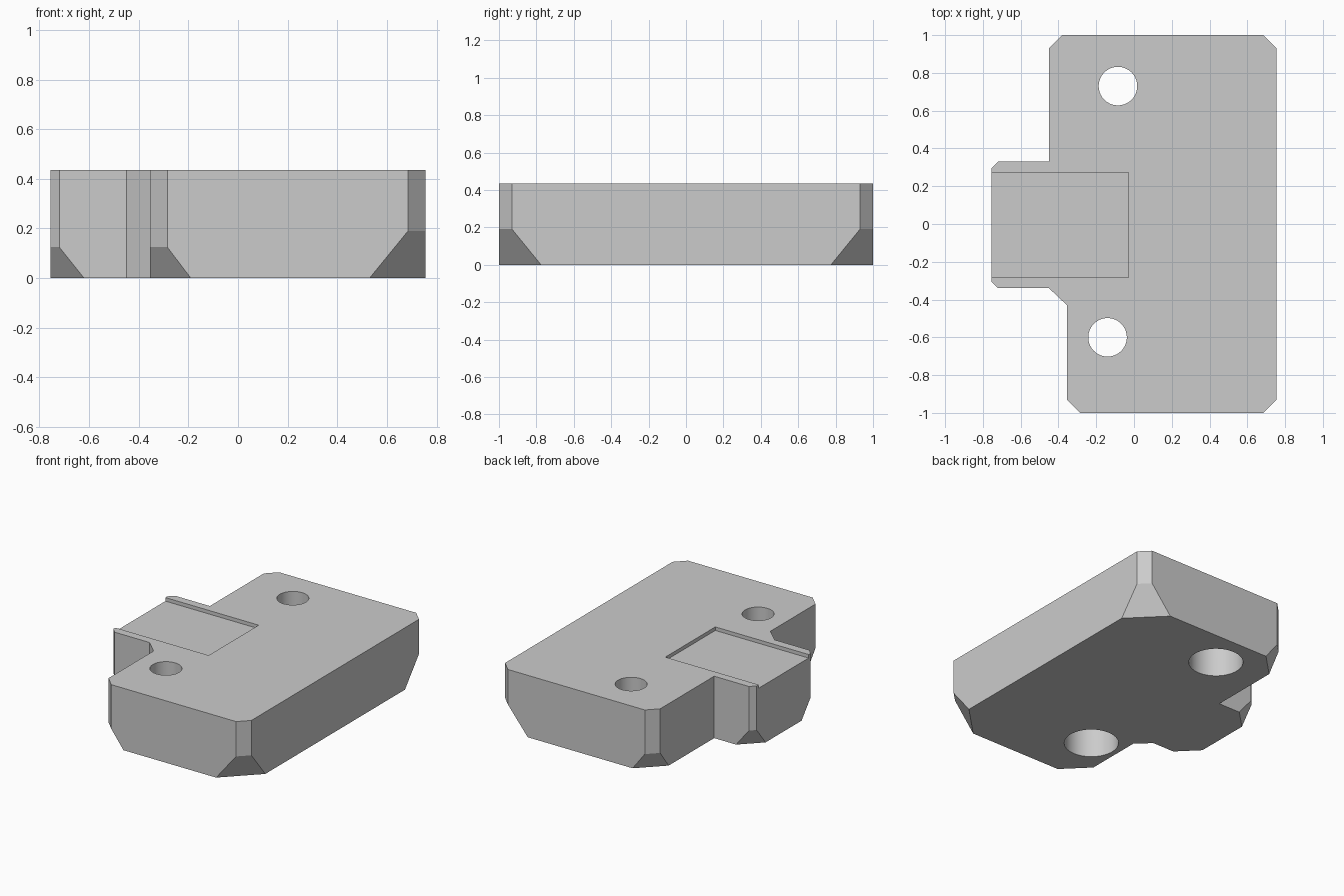
import bpy, bmesh, math
from mathutils import Vector

if "Cube" in bpy.data.objects:
    bpy.data.objects.remove(bpy.data.objects["Cube"])

HEIGHT = 0.435

grey = bpy.data.materials.new("plain grey")
grey.diffuse_color = (0.6, 0.6, 0.6, 1)
grey.use_nodes = True
grey.node_tree.nodes["Principled BSDF"].inputs["Base Color"].default_value = grey.diffuse_color

# Outline corners, counter-clockwise: x, y, (cut at top, cut at bottom, knee height)
BIG, MID, SMALL = (0.07, 0.225, 0.19), (0.07, 0.165, 0.125), (0.035, 0.135, 0.125)
outline = [
    (0.755, -1.0, BIG), (0.755, 1.0, BIG), (-0.45, 1.0, MID),
    (-0.45, 0.33, None), (-0.755, 0.33, SMALL), (-0.755, -0.34, SMALL),
    (-0.45, -0.34, None), (-0.355, -0.43, None), (-0.355, -1.0, MID),
]


def build_block():
    """Block with bevelled corners that flare out towards the bottom."""
    bm = bmesh.new()
    n = len(outline)
    columns = []                      # per corner: its entry and exit column, bottom to top
    for i, (x, y, cut) in enumerate(outline):
        p = Vector((x, y, 0))
        before = (Vector((*outline[i - 1][:2], 0)) - p).normalized()
        after = (Vector((*outline[(i + 1) % n][:2], 0)) - p).normalized()

        def column(d):
            top, bottom, knee = cut
            return [bm.verts.new(p + d * off + Vector((0, 0, z)))
                    for off, z in ((bottom, 0), (top, knee), (top, HEIGHT))]
        if cut:
            columns.append((column(before), column(after)))
        else:
            c = [bm.verts.new(p + Vector((0, 0, z))) for z in (0, HEIGHT)]
            columns.append((c, c))
    # Corner bevels and the long walls between them
    for i, (a, b) in enumerate(columns):
        if a is not b:
            bm.faces.new((a[0], b[0], b[1], a[1]))
            bm.faces.new((a[1], b[1], b[2], a[2]))
        nxt = columns[(i + 1) % n][0]
        bm.faces.new(nxt + b[::-1])
    # Top and bottom caps
    for end in (0, -1):
        loop = []
        for a, b in columns:
            loop += [a[end]] if a is b else [a[end], b[end]]
        bm.faces.new(loop)
    bmesh.ops.recalc_face_normals(bm, faces=bm.faces)
    mesh = bpy.data.meshes.new("mounting_block")
    bm.to_mesh(mesh)
    bm.free()
    mesh.materials.append(grey)
    obj = bpy.data.objects.new("mounting_block", mesh)
    bpy.context.collection.objects.link(obj)
    return obj


def cut_away(obj, cutter):
    """Subtract the cutter from the object and remove it."""
    cutter.data.materials.append(grey)
    cutter.hide_render = True
    mod = obj.modifiers.new("cut", 'BOOLEAN')
    mod.operation, mod.solver, mod.object = 'DIFFERENCE', 'EXACT', cutter
    bpy.context.view_layer.objects.active = obj
    bpy.ops.object.modifier_apply(modifier=mod.name)
    bpy.data.objects.remove(cutter)


def cylinder(x, y, radius, z0, z1):
    bpy.ops.mesh.primitive_cylinder_add(vertices=64, radius=radius, depth=z1 - z0,
                                        location=(x, y, (z0 + z1) / 2))
    return bpy.context.object


block = build_block()

# Screw holes, counterbored from below
for x, y in ((-0.085, 0.73), (-0.14, -0.6)):
    cut_away(block, cylinder(x, y, 0.102, -0.1, HEIGHT + 0.1))
    cut_away(block, cylinder(x, y, 0.177, -0.1, 0.235))

# Shallow pocket open to the left side
bpy.ops.mesh.primitive_cube_add(size=1, location=(-0.53, -0.005, HEIGHT + 0.075))
pocket = bpy.context.object
pocket.scale = (1.0, 0.555, 0.2)
bpy.context.view_layer.update()
cut_away(block, pocket)

# Smooth hole walls, sharp edges elsewhere
bpy.ops.object.select_all(action='DESELECT')
block.select_set(True)
bpy.context.view_layer.objects.active = block
bpy.ops.object.shade_smooth_by_angle(angle=math.radians(25))
